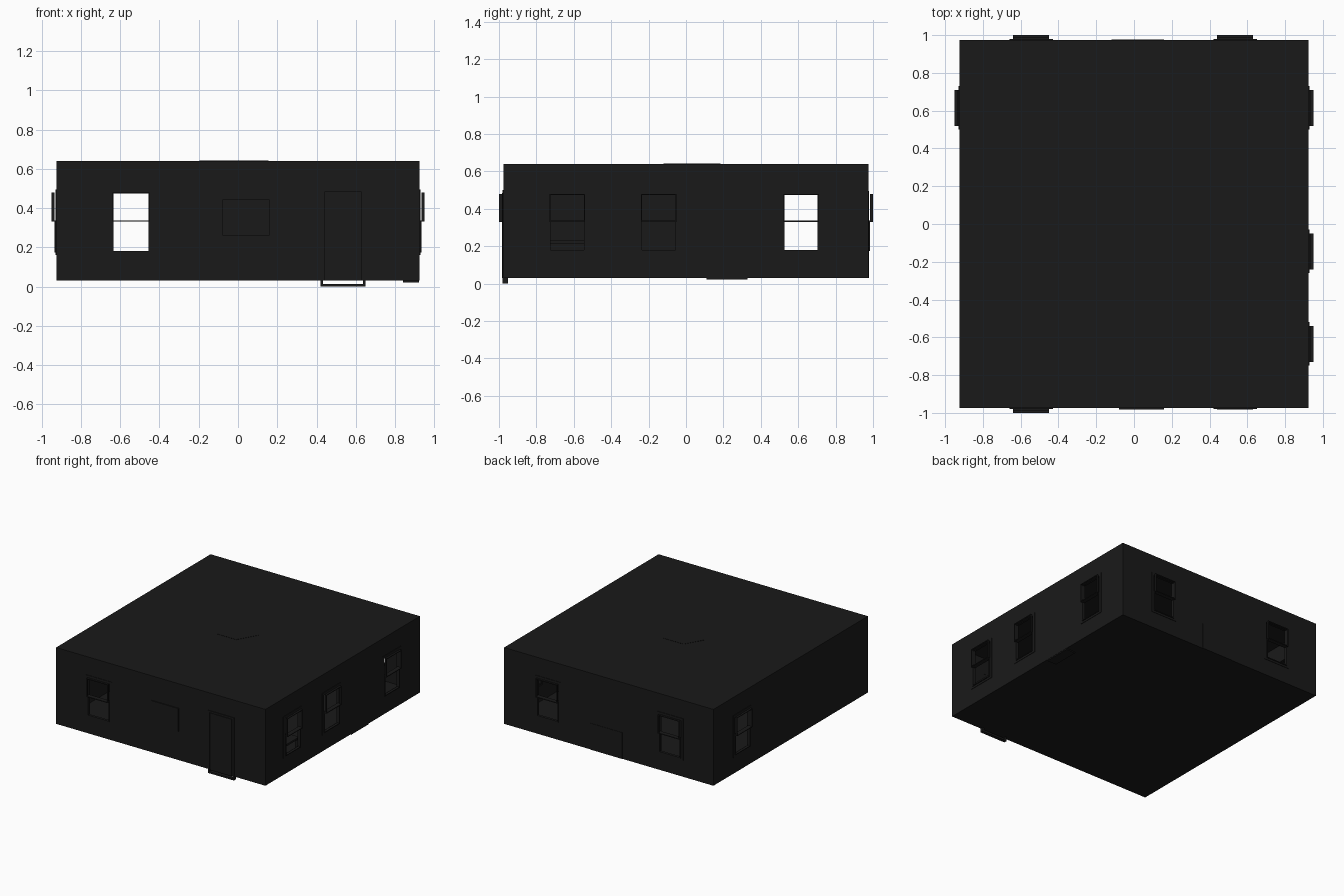
import bpy, bmesh, math
from mathutils import Matrix, Vector

if "Cube" in bpy.data.objects:
    bpy.data.objects.remove(bpy.data.objects["Cube"])

X, Y, Z0, Z1 = 0.925, 0.975, 0.03, 0.64     # outer room size
T = 0.02                                    # wall thickness
black = bpy.data.materials.new("black")
black.diffuse_color = (0.01, 0.01, 0.01, 1)
black.use_nodes = True
black.node_tree.nodes["Principled BSDF"].inputs["Base Color"].default_value = black.diffuse_color


def boxes(name, specs, matrix=None):
    """One object made of boxes given as (x0, x1, y0, y1, z0, z1)."""
    bm = bmesh.new()
    for x0, x1, y0, y1, z0, z1 in specs:
        m = Matrix.Translation(((x0 + x1) / 2, (y0 + y1) / 2, (z0 + z1) / 2))
        m = m @ Matrix.Diagonal((x1 - x0, y1 - y0, z1 - z0, 1))
        bmesh.ops.create_cube(bm, size=1, matrix=m)
    if matrix:
        bm.transform(matrix)
    me = bpy.data.meshes.new(name)
    bm.to_mesh(me)
    bm.free()
    me.materials.append(black)
    ob = bpy.data.objects.new(name, me)
    bpy.context.collection.objects.link(ob)
    return ob


def frame(w, z0, z1, y0, y1, t):
    """Four bars around an opening of outer half width w."""
    return [(-w, -w + t, y0, y1, z0, z1), (w - t, w, y0, y1, z0, z1),
            (-w + t, w - t, y0, y1, z0, z0 + t), (-w + t, w - t, y0, y1, z1 - t, z1)]


# window positions: point on the wall and turn about z (front = 0)
windows = [(-0.545, -Y, 0), (-0.545, Y, 180), (0.535, Y, 180), (-X, 0.615, -90),
           (X, 0.615, 90), (X, -0.145, 90), (X, -0.635, 90)]
places = [Matrix.Translation((x, y, 0)) @ Matrix.Rotation(math.radians(a), 4, 'Z')
          for x, y, a in windows]

# room shell with window openings
room = boxes("room_walls", [(-X, X, -Y, Y, Z0, Z1)])
cavity = boxes("cavity_cutter", [(-X + T, X - T, -Y + T, Y - T, Z0 + T, Z1 - T)])
cutters = [cavity] + [boxes("opening_cutter", [(-0.095, 0.095, -0.05, 0.05, 0.175, 0.48)], m)
                      for m in places]
bpy.context.view_layer.objects.active = room
for c in cutters:
    c.hide_render = True
    mod = room.modifiers.new("cut", 'BOOLEAN')
    mod.operation = 'DIFFERENCE'
    mod.solver = 'EXACT'
    mod.object = c
    bpy.ops.object.modifier_apply(modifier=mod.name)
for c in cutters:
    bpy.data.objects.remove(c)

# double-hung windows: casing, outer upper sash, inner lower sash
for i, m in enumerate(places):
    boxes(f"window_casing_{i}", frame(0.115, 0.16, 0.495, -0.004, 0.0, 0.02), m)
    boxes(f"upper_sash_{i}", frame(0.095, 0.331, 0.48, -0.025, -0.010, 0.006), m)
    boxes(f"lower_sash_{i}", frame(0.095, 0.175, 0.337, -0.010, 0.010, 0.006), m)

# door with frame and threshold dropping below the floor
at_door = Matrix.Translation((0.535, -Y, 0))
boxes("door_frame", frame(0.115, 0.0, 0.5, -0.005, 0.022, 0.014), at_door)
boxes("door", [(-0.095, 0.095, -0.008, 0.015, Z0, 0.485)], at_door)

# wall panel on the front
boxes("wall_panel", [(-0.08, 0.16, -Y - 0.008, -Y + 0.03, 0.26, 0.445)])

# hearth at the back wall
boxes("hearth", [(-0.12, 0.16, Y - 0.1, Y + 0.003, Z0, 0.24)])

# low cabinet on the right wall
boxes("low_cabinet", [(0.84, X - 0.002, 0.11, 0.33, 0.022, 0.15)])

# table by the right wall
boxes("table", [(0.7, 0.89, -0.78, -0.5, 0.215, 0.23)] +
      [(x, x + 0.02, y, y + 0.02, 0.05, 0.215) for x in (0.7, 0.87) for y in (-0.78, -0.52)])

# six-sided ceiling lamp, flush with the roof
bm = bmesh.new()
bmesh.ops.create_cone(bm, cap_ends=True, segments=6, radius1=0.12, radius2=0.178, depth=0.06,
                      matrix=Matrix.Translation((-0.02, 0.033, Z1 - 0.027))
                      @ Matrix.Rotation(math.radians(30), 4, 'Z'))
far = max(bm.verts, key=lambda v: v.co.x).co
if abs(far.y - 0.033) > 0.02:               # keep corners along x
    bmesh.ops.rotate(bm, verts=bm.verts, cent=Vector((-0.02, 0.033, 0)),
                     matrix=Matrix.Rotation(math.radians(30), 3, 'Z'))
me = bpy.data.meshes.new("ceiling_lamp")
bm.to_mesh(me)
bm.free()
me.materials.append(black)
bpy.context.collection.objects.link(bpy.data.objects.new("ceiling_lamp", me))
